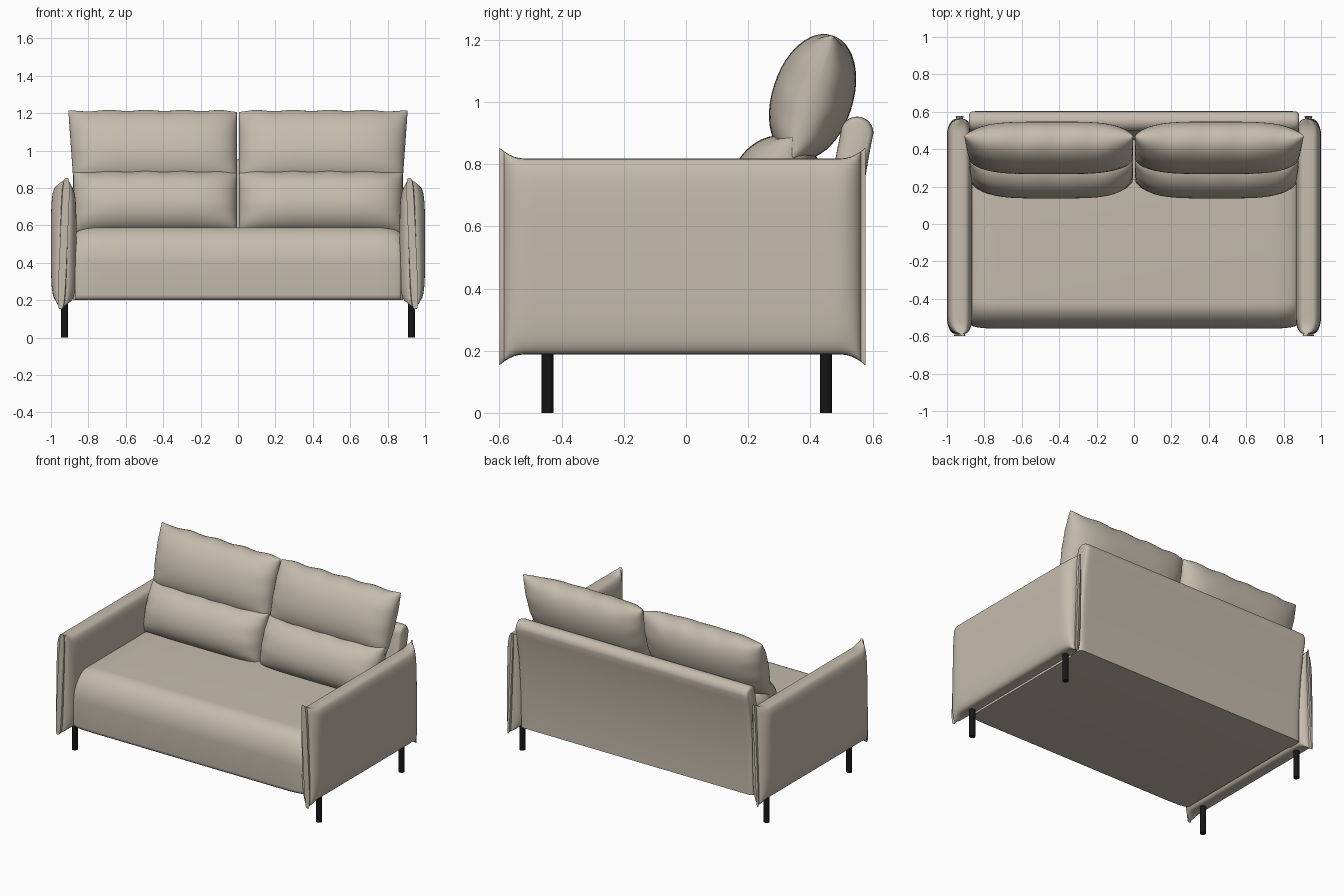
import bpy, bmesh, math
from mathutils import Vector

if "Cube" in bpy.data.objects:
    bpy.data.objects.remove(bpy.data.objects["Cube"], do_unlink=True)


def material(name, rgb):
    m = bpy.data.materials.new(name)
    m.use_nodes = True
    m.diffuse_color = (*rgb, 1)
    m.node_tree.nodes["Principled BSDF"].inputs["Base Color"].default_value = (*rgb, 1)
    return m


FABRIC = material("beige fabric", (0.56, 0.50, 0.42))
BLACK = material("black metal", (0.008, 0.008, 0.008))


def finish(name, bm, mat, angle=45):
    bmesh.ops.recalc_face_normals(bm, faces=bm.faces)
    mesh = bpy.data.meshes.new(name)
    bm.to_mesh(mesh)
    bm.free()
    mesh.materials.append(mat)
    ob = bpy.data.objects.new(name, mesh)
    bpy.context.collection.objects.link(ob)
    bpy.ops.object.select_all(action="DESELECT")
    ob.select_set(True)
    bpy.context.view_layer.objects.active = ob
    bpy.ops.object.shade_smooth_by_angle(angle=math.radians(angle))
    return ob


def loft(name, rings, mat=FABRIC):
    """Skin a list of closed rings and cap both ends."""
    bm = bmesh.new()
    rows = [[bm.verts.new(p) for p in ring] for ring in rings]
    n = len(rows[0])
    for a, b in zip(rows, rows[1:]):
        for i in range(n):
            j = (i + 1) % n
            bm.faces.new((a[i], a[j], b[j], b[i]))
    bm.faces.new(rows[0])
    bm.faces.new(rows[-1])
    return finish(name, bm, mat)


def superellipse(w, h, power, n=48):
    pts = []
    for i in range(n):
        c, s = math.cos(math.tau * i / n), math.sin(math.tau * i / n)
        pts.append((w * math.copysign(abs(c) ** (2 / power), c),
                    h * math.copysign(abs(s) ** (2 / power), s)))
    return pts


def arc(cy, cz, ry, rz, start, end, n=10):
    angles = [math.radians(start + (end - start) * i / n) for i in range(n + 1)]
    return [(cy + ry * math.cos(a), cz + rz * math.sin(a)) for a in angles]


def roundover(d, r):
    """Rises from 0 to 1 along a quarter circle over distance r."""
    t = min(max(d / r, 0), 1)
    return math.sqrt(1 - (1 - t) ** 2)


# Arms: upholstered slabs pinched into a flared seam at both ends
def arm(name, side):
    y0, y1 = -0.6, 0.577
    steps = [0, 0.008, 0.014, 0.016, 0.02, 0.027, 0.036, 0.048, 0.062, 0.08, 0.1, 0.13]
    ys = [y0 + d for d in steps] + [0] + [y1 - d for d in reversed(steps)]
    rings = []
    for y in ys:
        d = min(y - y0, y1 - y)
        flange = 0.02 if y < 0 else 0.009
        w = flange + (0.068 - flange) * roundover(d - 0.014, 0.085)
        flare = max(0, 1 - d / 0.08) ** 2
        h = 0.315 + 0.035 * flare
        lean = -0.016 * flare
        rings.append([Vector((side * (0.932 + u + lean * v / h), y, 0.503 + v))
                      for u, v in superellipse(w, h, 4.5)])
    loft(name, rings)


# Cushions: plump tilted sections, pinched to a thin seam at both sides
TILT = Vector((0, 0.305, 0.952))
FACING = Vector((0, -0.952, 0.305))


def cushion(name, side, centre, half_height, thickness, splay):
    rings = []
    count = 56
    for k in range(count + 1):
        s = -math.cos(math.pi * k / count)
        edge = abs(s) ** 6
        w = max(0.008, thickness * max(0, 1 - abs(s) ** 4) ** 0.45)
        ring = []
        for u, v in superellipse(w, half_height, 2.1):
            f = v / half_height
            crease = 1 + 0.04 * edge * math.sin(f * 11 + s * 3)
            x = 0.442 + s * 0.437
            x += splay * (f + 1) * max(0, s) ** 3
            ripple = 0.004 * math.sin(s * 14) * max(0, f) ** 4
            p = Vector((side * x, *centre)) + FACING * u * crease + TILT * (v + ripple)
            ring.append(p)
        rings.append(ring)
    loft(name, rings)


for label, side in (("left", 1), ("right", -1)):
    arm(label + "_arm", side)
    cushion(label + "_lower_cushion", side, (0.29, 0.72), 0.17, 0.15, 0.0)
    cushion(label + "_upper_cushion", side, (0.407, 1.015), 0.205, 0.13, 0.014)

# Stations across the width, closer together near the ends
END_STEPS = [0, 0.004, 0.01, 0.02, 0.035, 0.06, 0.1, 0.15]


def stations(half):
    return [-half + d for d in END_STEPS] + [0] + [half - d for d in reversed(END_STEPS)]


# Seat: deep block with a bull-nosed front edge and a slight crown
seat_profile = ([(0.46, 0.2)] + arc(-0.53, 0.23, 0.03, 0.03, 270, 180, 6)
                + arc(-0.42, 0.40, 0.14, 0.19, 180, 90, 14) + [(0.46, 0.59)])
seat_rings = []
for x in stations(0.872):
    k = roundover(0.872 - abs(x), 0.14)
    seat_rings.append([Vector((x, y * (0.96 + 0.04 * k), 0.2 + (z - 0.2) * (0.9 + 0.1 * k)))
                       for y, z in seat_profile])
loft("seat", seat_rings)

# Backrest: panel curving outward to a rounded top
spine = []
for i in range(17):
    t = i / 16
    spine.append((0.488 + 0.062 * t ** 2.4, 0.2 + 0.7 * t))
HALF = 0.053
back_profile = ([(y - HALF, z) for y, z in spine]
                + arc(spine[-1][0], spine[-1][1], HALF, HALF, 180, 0, 14)[1:-1]
                + [(y + HALF, z) for y, z in reversed(spine)])
back_rings = []
for x in stations(0.882):
    k = roundover(0.882 - abs(x), 0.03)
    ring = []
    for y, z in back_profile:
        mid = 0.488 + 0.062 * min(1, (z - 0.2) / 0.7) ** 2.4
        ring.append(Vector((x, mid + (y - mid) * (0.7 + 0.3 * k), z - 0.016 * (1 - k) * (z > 0.85))))
    back_rings.append(ring)
loft("backrest", back_rings)

# Legs: slim round posts under the arms
for depth, y in (("front", -0.445), ("back", 0.45)):
    for label, side in (("left", 1), ("right", -1)):
        ring = [(side * 0.928 + a, y + b) for a, b in superellipse(0.019, 0.019, 2, 24)]
        loft(f"{depth}_{label}_leg", [[Vector((a, b, z)) for a, b in ring] for z in (0, 0.22)], BLACK)
